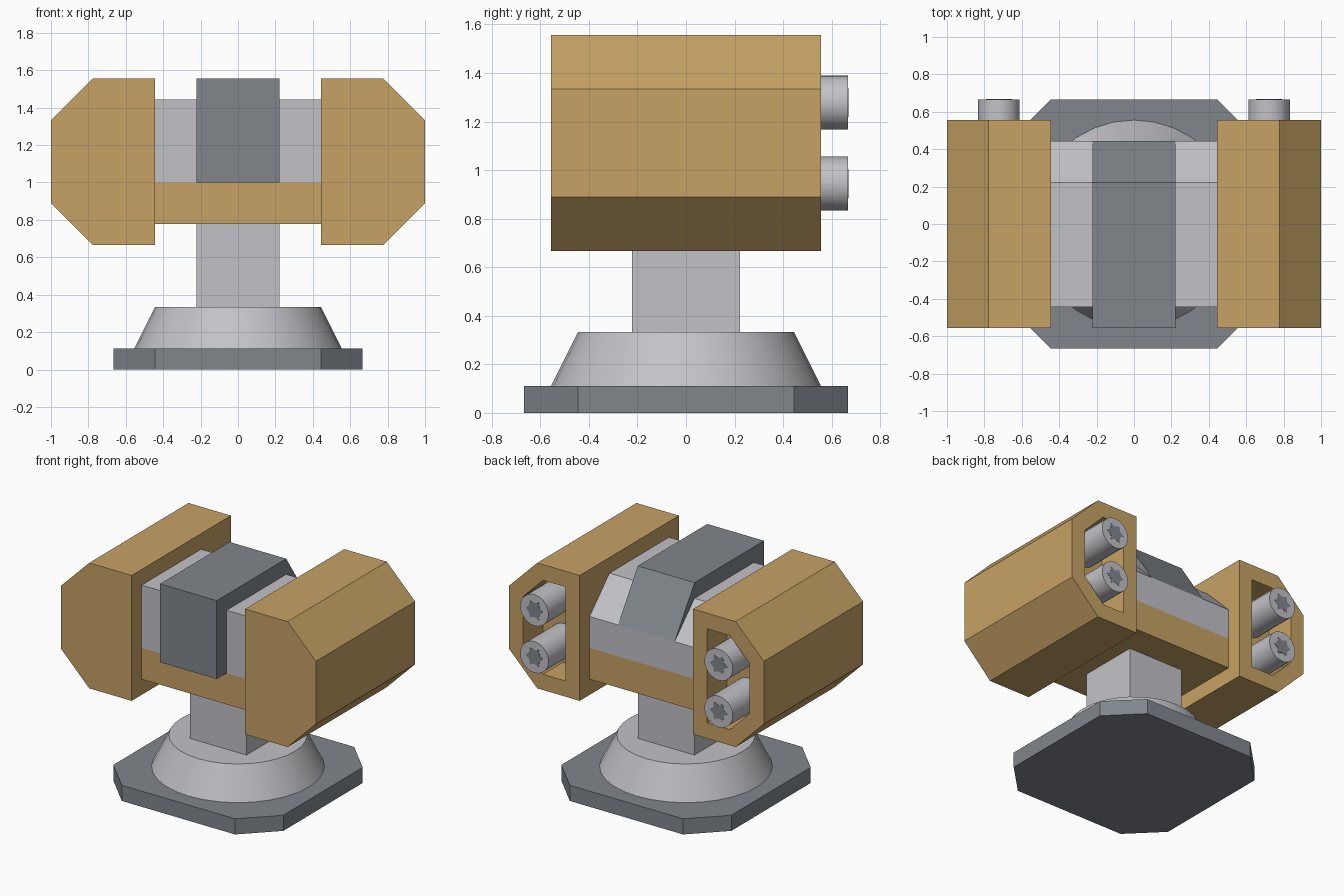
import bpy, bmesh, math
from mathutils import Vector

if "Cube" in bpy.data.objects:
    bpy.data.objects.remove(bpy.data.objects["Cube"], do_unlink=True)

U = 1 / 9  # design module


def material(name, rgb):
    m = bpy.data.materials.new(name)
    m.use_nodes = True
    col = (*rgb, 1)
    m.diffuse_color = col
    m.node_tree.nodes["Principled BSDF"].inputs["Base Color"].default_value = col
    return m


TAN = material("tan", (0.57, 0.365, 0.13))
LIGHT = material("light grey", (0.54, 0.54, 0.575))
DARK = material("dark grey", (0.22, 0.24, 0.265))


def finish(bm, name, mat, smooth=False):
    bmesh.ops.recalc_face_normals(bm, faces=bm.faces)
    mesh = bpy.data.meshes.new(name)
    bm.to_mesh(mesh)
    bm.free()
    mesh.materials.append(mat)
    ob = bpy.data.objects.new(name, mesh)
    bpy.context.collection.objects.link(ob)
    if smooth:
        bpy.ops.object.select_all(action="DESELECT")
        ob.select_set(True)
        bpy.context.view_layer.objects.active = ob
        bpy.ops.object.shade_smooth_by_angle(angle=math.radians(35))
    return ob


def prism(points, axis, start, end):
    """Extrude a 2D outline, given in modules, along one axis."""
    bm = bmesh.new()
    verts = []
    for p in points:
        co = [c * U for c in p]
        co.insert(axis, start * U)
        verts.append(bm.verts.new(co))
    face = bm.faces.new(verts)
    new = bmesh.ops.extrude_face_region(bm, geom=[face])["geom"]
    shift = Vector((0, 0, 0))
    shift[axis] = (end - start) * U
    bmesh.ops.translate(bm, vec=shift,
                        verts=[g for g in new if isinstance(g, bmesh.types.BMVert)])
    bmesh.ops.recalc_face_normals(bm, faces=bm.faces)
    return bm


def square(r):
    return [(-r, -r), (r, -r), (r, r), (-r, r)]


def round_part(name, r1, r2, depth, segments, mat):
    bm = bmesh.new()
    bmesh.ops.create_cone(bm, cap_ends=True, segments=segments, radius1=r1 * U,
                          radius2=r2 * U, depth=depth * U)
    return finish(bm, name, mat, True)


# Foot: octagonal plate, conical collar and square post
plate = [(-6, -4), (-4, -6), (4, -6), (6, -4), (6, 4), (4, 6), (-4, 6), (-6, 4)]
finish(prism(plate, 2, 0, 1), "base_plate", DARK)
round_part("base_collar", 5, 4, 2, 32, LIGHT).location.z = 2 * U
finish(prism(square(2), 2, 3, 7), "post", LIGHT)

# Cross block, its sloped upper housing and the strap over it
finish(prism(square(4), 2, 7, 9), "cross_block", TAN)
housing = [(-4, 9), (4, 9), (4, 11), (2, 13), (-4, 13)]
finish(prism(housing, 0, -4, 4), "upper_housing", LIGHT)
strap = [(-5, 9), (3.9, 9), (4, 11), (2, 14), (-5, 14)]
finish(prism(strap, 0, -2, 2), "centre_strap", DARK)

# Side pods with a recessed back, each holding two bolts
pod = [(4, 6), (7, 6), (9, 8), (9, 12), (7, 14), (4, 14)]
star = [(math.cos(i * math.pi / 6) * (0.62 if i % 2 == 0 else 0.42),
         math.sin(i * math.pi / 6) * (0.62 if i % 2 == 0 else 0.42)) for i in range(12)]
for label, side in (("left", 1), ("right", -1)):
    bm = prism([(x * side, z) for x, z in pod], 1, -5, 5)
    back = max(bm.faces, key=lambda f: f.calc_center_median().y)
    bmesh.ops.inset_region(bm, faces=[back], thickness=U, use_even_offset=True)
    new = bmesh.ops.extrude_face_region(bm, geom=[back])["geom"]
    bmesh.ops.translate(bm, vec=(0, -2 * U, 0),
                        verts=[g for g in new if isinstance(g, bmesh.types.BMVert)])
    if back.is_valid:
        bmesh.ops.delete(bm, geom=[back], context="FACES_ONLY")
    finish(bm, label + "_pod", TAN)

    for level, z in (("lower", 8.5), ("upper", 11.5)):
        bolt = round_part(f"{label}_{level}_bolt", 1, 1, 3, 24, LIGHT)
        bolt.rotation_euler.x = math.pi / 2
        bolt.location = (6.5 * U * side, 4.5 * U, z * U)
        socket = [(6.5 * side + a, z + b) for a, b in star]
        finish(prism(socket, 1, 5.98, 6.02), f"{label}_{level}_bolt_socket", DARK)
